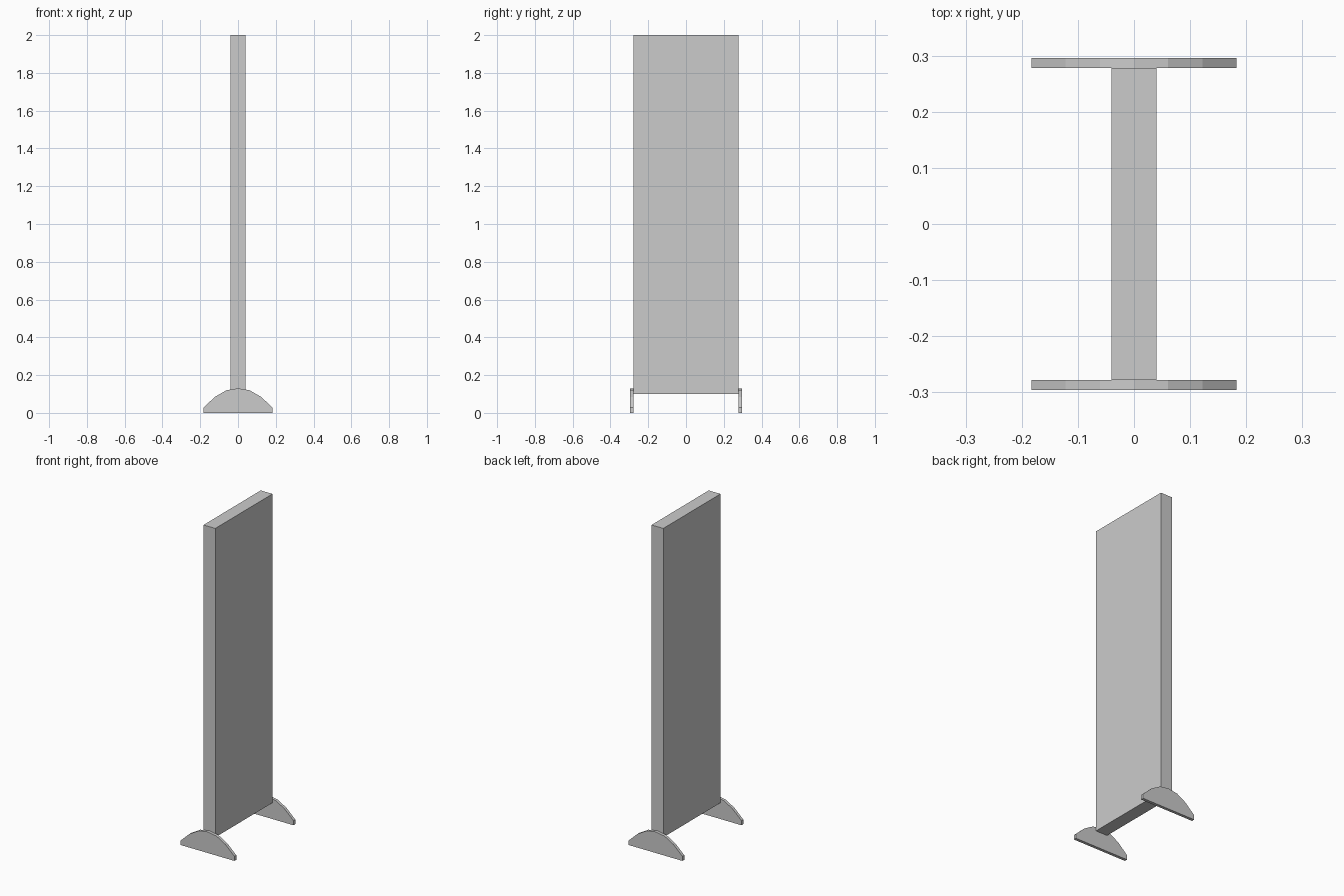
import bpy
import bmesh

cube = bpy.data.objects.get("Cube")
if cube:
    bpy.data.objects.remove(cube, do_unlink=True)

grey = bpy.data.materials.new("plain grey")
grey.use_nodes = True
colour = (0.6, 0.6, 0.6, 1)
grey.diffuse_color = colour
grey.node_tree.nodes["Principled BSDF"].inputs["Base Color"].default_value = colour


def extrude_profile(name, profile, y0, y1):
    """Extrude an (x, z) outline from y0 to y1."""
    bm = bmesh.new()
    face = bm.faces.new([bm.verts.new((x, y0, z)) for x, z in profile])
    result = bmesh.ops.extrude_face_region(bm, geom=[face])
    verts = [v for v in result["geom"] if isinstance(v, bmesh.types.BMVert)]
    bmesh.ops.translate(bm, verts=verts, vec=(0, y1 - y0, 0))
    bmesh.ops.recalc_face_normals(bm, faces=bm.faces)
    mesh = bpy.data.meshes.new(name)
    bm.to_mesh(mesh)
    bm.free()
    mesh.materials.append(grey)
    obj = bpy.data.objects.new(name, mesh)
    bpy.context.collection.objects.link(obj)
    return obj


# Upright board
half_depth = 0.278
extrude_profile("panel", [(-0.04, 0.1), (0.04, 0.1), (0.04, 2), (-0.04, 2)],
                -half_depth, half_depth)

# Arched foot plates on both narrow ends
right_half = [(0.183, 0), (0.183, 0.028), (0.122, 0.085), (0.061, 0.12)]
left_half = [(-x, z) for x, z in reversed(right_half)]
foot = right_half + [(0, 0.13)] + left_half
for name, side in (("front_foot", -1), ("back_foot", 1)):
    extrude_profile(name, foot, side * half_depth, side * 0.296)
